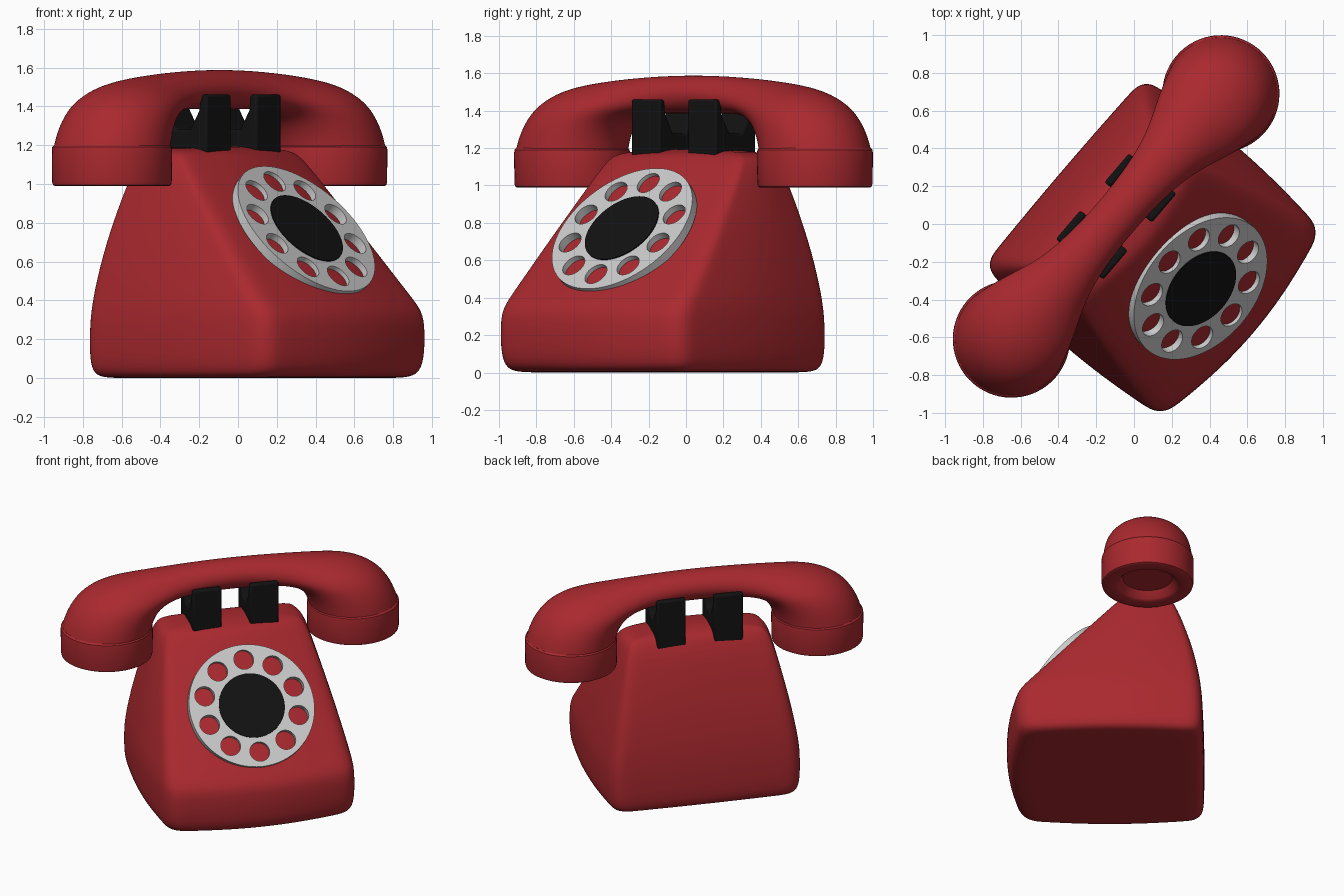
import bpy, bmesh
from math import sin, cos, pi, radians
from mathutils import Matrix, Vector

if "Cube" in bpy.data.objects:
    bpy.data.objects.remove(bpy.data.objects["Cube"])

TURN = Matrix.Rotation(radians(49.5), 4, 'Z') @ Matrix.Translation((-0.031, 0, 0))


def material(name, rgb):
    m = bpy.data.materials.new(name)
    m.diffuse_color = (*rgb, 1)
    m.use_nodes = True
    m.node_tree.nodes["Principled BSDF"].inputs["Base Color"].default_value = m.diffuse_color
    return m


RED = material("red_plastic", (0.40, 0.022, 0.028))
BLACK = material("black_plastic", (0.006, 0.006, 0.006))


def finish(obj, mat, place=Matrix(), angle=35):
    obj.matrix_world = TURN @ place
    if mat:
        obj.data.materials.append(mat)
    bpy.ops.object.select_all(action='DESELECT')
    obj.select_set(True)
    bpy.context.view_layer.objects.active = obj
    bpy.ops.object.shade_smooth_by_angle(angle=radians(angle))
    return obj


def loft(name, rings, caps=(None, None)):
    """Skin closed rings of points; optional cap points close the ends."""
    bm = bmesh.new()
    vs = [[bm.verts.new(p) for p in r] for r in rings]
    n = len(vs[0])
    for a, b in zip(vs, vs[1:]):
        for i in range(n):
            j = (i + 1) % n
            bm.faces.new((a[i], a[j], b[j], b[i]))
    for ring, tip in zip((vs[0], vs[-1]), caps):
        if tip:
            t = bm.verts.new(tip)
            for i in range(n):
                bm.faces.new((ring[i], ring[(i + 1) % n], t))
    bmesh.ops.recalc_face_normals(bm, faces=bm.faces)
    me = bpy.data.meshes.new(name)
    bm.to_mesh(me)
    bm.free()
    obj = bpy.data.objects.new(name, me)
    bpy.context.collection.objects.link(obj)
    return obj


def subdivide(obj):
    obj.modifiers.new("smooth", 'SUBSURF').levels = 2
    obj.modifiers["smooth"].render_levels = 2


# Body: stacked four-sided sections with bulging sides
def section(z, yf, yb, hw, bf, bs, bb):
    cy, hd = (yf + yb) / 2, (yb - yf) / 2
    ts = (-0.93, -0.8, -0.4, 0, 0.4, 0.8, 0.93)
    bow = lambda b, t: b * (1 - t * t)
    return ([(t * hw, yf - bow(bf, t), z) for t in ts] +
            [(hw + bow(bs, t), cy + t * hd, z) for t in ts] +
            [(-t * hw, yb + bow(bb, t), z) for t in ts] +
            [(-hw - bow(bs, t), cy - t * hd, z) for t in ts])


levels = [
    (0.00, -0.60, 0.33, 0.52, .07, .05, .01),
    (0.002, -0.70, 0.42, 0.60, .09, .05, .01),
    (0.03, -0.75, 0.455, 0.635, .09, .05, .01),
    (0.12, -0.77, 0.465, 0.65, .09, .05, .01),
    (0.29, -0.77, 0.46, 0.65, .09, .05, .01),
    (0.36, -0.745, 0.453, 0.643, .09, .05, .01),
    (0.45, -0.66, 0.445, 0.63, .09, .05, .01),
    (0.70, -0.44, 0.40, 0.585, .08, .04, .01),
    (1.00, -0.18, 0.305, 0.515, .08, .03, .02),
    (1.10, -0.095, 0.26, 0.485, .08, .03, .02),
    (1.15, -0.05, 0.23, 0.46, .08, .03, .02),
    (1.175, -0.015, 0.20, 0.42, .07, .02, .02),
    (1.19, 0.03, 0.15, 0.25, .03, .01, .01)]
body = loft("body", [section(*l) for l in levels], ((0, -0.14, 0), (0, 0.09, 1.195)))
subdivide(body)
finish(body, RED, angle=60)

# Handset grip: elliptical sections turning from each cup into the handle
# (inner x, inner z, outer x, outer z, half width)
half = [(.55, 1.195, 1.155, 1.195, .302), (.535, 1.25, 1.13, 1.28, .296),
        (.50, 1.31, 1.065, 1.39, .28), (.45, 1.35, .97, 1.465, .255),
        (.38, 1.375, .84, 1.52, .215), (.28, 1.385, .64, 1.553, .165),
        (.16, 1.385, .34, 1.58, .13)]
path = half + [(0, 1.385, 0, 1.592, .118)] + \
    [(-a, b, -c, d, w) for a, b, c, d, w in reversed(half)]


def grip_ring(s):
    a, b = Vector((s[0], 0, s[1])), Vector((s[2], 0, s[3]))
    mid, ax = (a + b) / 2, (b - a) / 2
    side = Vector((0, s[4], 0))
    return [mid + ax * cos(k * pi / 14) + side * sin(k * pi / 14) for k in range(28)]


HANDSET = Matrix.Translation((0, 0.098, 0))
grip = loft("handset_grip", [grip_ring(s) for s in path])
subdivide(grip)
finish(grip, RED, HANDSET, 60)

# Ear and mouth cups: turned profile with a recess underneath
cup = [(.298, 1.20), (.308, 1.19), (.31, 1.17), (.308, 1.01), (.304, .995), (.295, .99),
       (.215, .99), (.20, 1.0), (.165, 1.045)]
for name, x in (("ear_cup", 0.854), ("mouth_cup", -0.854)):
    rings = [[(r * cos(k * pi / 32), r * sin(k * pi / 32), z) for k in range(64)] for r, z in cup]
    c = loft(name, rings, ((0, 0, 1.20), (0, 0, 1.045)))
    finish(c, RED, HANDSET @ Matrix.Translation((x, 0, 0)))

# Cradles: U-shaped profile extruded sideways
right = [(.05, 1.28), (.112, 1.38), (.122, 1.46), (.165, 1.46), (.165, 1.10)]
outline = right + [(-y, z) for y, z in reversed(right)]
for name, x in (("cradle_right", 0.198), ("cradle_left", -0.198)):
    bm = bmesh.new()
    f = bm.faces.new([bm.verts.new((-0.1, y, z)) for y, z in outline])
    ext = bmesh.ops.extrude_face_region(bm, geom=[f])
    bmesh.ops.translate(bm, vec=(0.2, 0, 0),
                        verts=[v for v in ext["geom"] if isinstance(v, bmesh.types.BMVert)])
    if f.is_valid and len(bm.faces) == len(outline) + 1:
        bm.faces.new([v for v in bm.verts][:len(outline)])
    bmesh.ops.recalc_face_normals(bm, faces=bm.faces)
    me = bpy.data.meshes.new(name)
    bm.to_mesh(me)
    bm.free()
    o = bpy.data.objects.new(name, me)
    bpy.context.collection.objects.link(o)
    b = o.modifiers.new("bevel", 'BEVEL')
    b.width, b.segments = 0.012, 2
    finish(o, BLACK, HANDSET @ Matrix.Translation((x, 0, 0)))


# Dial: flat discs drawn as filled circles, with ten finger holes
def disc(name, radius, depth, lift, mat, holes=()):
    cu = bpy.data.curves.new(name, 'CURVE')
    cu.dimensions, cu.fill_mode, cu.extrude = '2D', 'BOTH', depth / 2
    for cx, cy, r, n in [(0, 0, radius, 72), *holes]:
        sp = cu.splines.new('POLY')
        sp.points.add(n - 1)
        sp.use_cyclic_u = True
        for k, p in enumerate(sp.points):
            p.co = (cx + r * cos(2 * pi * k / n), cy + r * sin(2 * pi * k / n), 0, 1)
    o = bpy.data.objects.new(name, cu)
    bpy.context.collection.objects.link(o)
    bpy.ops.object.select_all(action='DESELECT')
    o.select_set(True)
    bpy.context.view_layer.objects.active = o
    bpy.ops.object.convert(target='MESH')
    o = bpy.context.view_layer.objects.active
    o.name = name
    finish(o, mat, Matrix.Translation((0, -0.49, 0.77)) @ Matrix.Rotation(radians(48.5), 4, 'X')
           @ Matrix.Translation((0, 0, lift - depth / 2)))


angles = [radians(18 + 36 * k) for k in range(10)]
disc("dial_ring", 0.43, 0.05, 0.0, None,
     [(0.325 * cos(a), 0.325 * sin(a), 0.068, 32) for a in angles])
disc("dial_centre", 0.225, 0.055, 0.006, BLACK)
